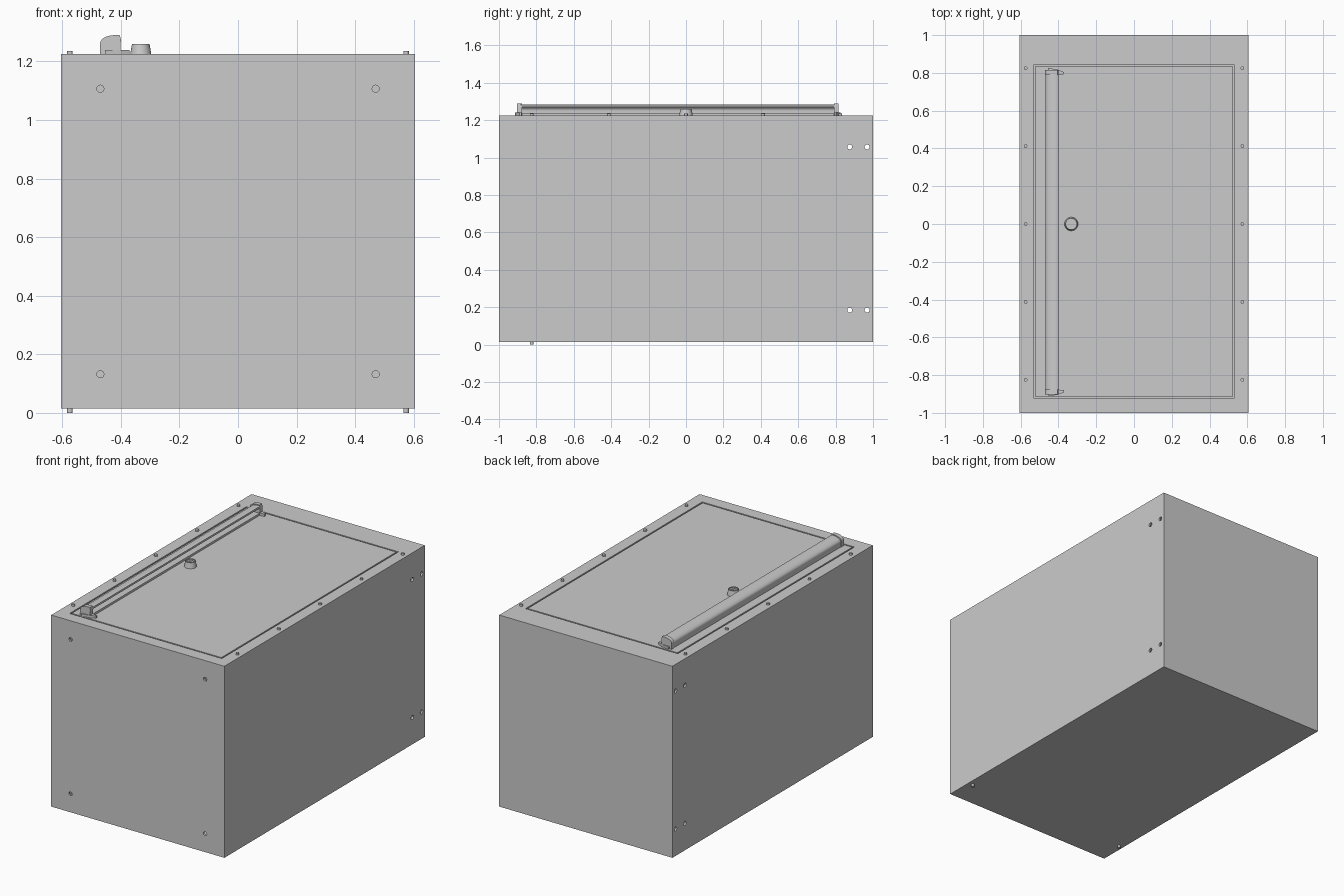
import bpy, bmesh
from math import pi, cos, sin
from mathutils import Matrix, Vector

if "Cube" in bpy.data.objects:
    bpy.data.objects.remove(bpy.data.objects["Cube"])

X, TOP, BOT, T = 0.605, 1.225, 0.015, 0.012


def finish(name, bm, smooth=False):
    bmesh.ops.recalc_face_normals(bm, faces=bm.faces)
    me = bpy.data.meshes.new(name)
    bm.to_mesh(me)
    bm.free()
    ob = bpy.data.objects.new(name, me)
    bpy.context.collection.objects.link(ob)
    if smooth:
        bpy.ops.object.select_all(action='DESELECT')
        ob.select_set(True)
        bpy.context.view_layer.objects.active = ob
        bpy.ops.object.shade_smooth_by_angle(angle=0.6)
    return ob


def add_box(bm, lo, hi):
    lo, hi = Vector(lo), Vector(hi)
    m = Matrix.Translation((lo + hi) / 2) @ Matrix.Diagonal((*(hi - lo), 1))
    bmesh.ops.create_cube(bm, size=1, matrix=m)


def box(name, lo, hi):
    bm = bmesh.new()
    add_box(bm, lo, hi)
    return finish(name, bm)


def add_cyl(bm, center, r, depth, axis='Z', r2=None, seg=24):
    rot = {'X': Matrix.Rotation(pi / 2, 4, 'Y'), 'Y': Matrix.Rotation(pi / 2, 4, 'X'),
           'Z': Matrix.Identity(4)}[axis]
    bmesh.ops.create_cone(bm, cap_ends=True, segments=seg, radius1=r,
                          radius2=r if r2 is None else r2, depth=depth,
                          matrix=Matrix.Translation(center) @ rot)


def cut(ob, cutter):
    mod = ob.modifiers.new('cut', 'BOOLEAN')
    mod.operation, mod.solver, mod.object = 'DIFFERENCE', 'EXACT', cutter
    bpy.context.view_layer.update()
    dg = bpy.context.evaluated_depsgraph_get()
    me = bpy.data.meshes.new_from_object(ob.evaluated_get(dg))
    ob.modifiers.clear()
    ob.data = me
    bpy.data.objects.remove(cutter)


def prism(name, pts, to3d, offset, smooth=False):
    bm = bmesh.new()
    f = bm.faces.new([bm.verts.new(to3d(*p)) for p in pts])
    r = bmesh.ops.extrude_face_region(bm, geom=[f])
    bmesh.ops.translate(bm, vec=offset,
                        verts=[v for v in r['geom'] if isinstance(v, bmesh.types.BMVert)])
    return finish(name, bm, smooth)


# Hollow cabinet shell with a door opening
shell = box('cabinet_shell', (-X, -1, BOT), (X, 1, TOP))
cut(shell, box('cavity', (-X + T, -1 + T, BOT + T), (X - T, 1 - T, TOP - T)))
cut(shell, box('opening', (-0.532, -0.922, TOP - 0.1), (0.532, 0.842, TOP + 0.1)))

# Mounting holes through both sides and the front
bm = bmesh.new()
for y in (0.875, 0.968):
    for z in (0.185, 1.057):
        add_cyl(bm, (0, y, z), 0.013, 2, 'X')
for x in (-0.47, 0.47):
    for z in (0.132, 1.107):
        add_cyl(bm, (x, -1, z), 0.012, 0.1, 'Y')
cut(shell, finish('hole_cutters', bm))

# Door panel, with a stop frame closing the gap below it
box('door_panel', (-0.523, -0.913, TOP - T), (0.523, 0.833, TOP))
frame = box('door_stop_frame', (-0.55, -0.94, TOP - 0.035), (0.55, 0.86, TOP - T))
cut(frame, box('frame_inner', (-0.5, -0.89, TOP - 0.2), (0.5, 0.81, TOP + 0.1)))

# Screws along the top edges and under the front
bm = bmesh.new()
for x in (-0.574, 0.574):
    for y in (-0.825, -0.4125, 0, 0.4125, 0.825):
        add_cyl(bm, (x, y, TOP + 0.002), 0.0095, 0.018)
    add_cyl(bm, (x, -0.825, 0.01), 0.0095, 0.02)
finish('screws', bm, True)

# Handle rail: open channel with a curved hood
outer = [(-0.468 + 0.062 * (1 - cos(a)), 1.256 + 0.029 * sin(a))
         for a in [i * pi / 16 for i in range(9)]]
inner = [(x + 0.006 * (1 - i / 8), z - 0.006) for i, (x, z) in enumerate(outer)]
rail = ([(-0.402, TOP), (-0.468, TOP)] + outer + [(-0.401, 1.282), (-0.401, 1.27), (-0.406, 1.27)]
        + inner[::-1] + [(-0.462, 1.238), (-0.402, 1.238)])
prism('handle_rail', rail, lambda x, z: (x, -0.885, z), (0, 1.68, 0), True)

# Handle end caps with a tapered foot
hood = [(-0.402, TOP), (-0.471, TOP), (-0.471, 1.262)] + [
    (-0.471 + 0.05 * (1 - cos(a)), 1.262 + 0.028 * sin(a))
    for a in [i * pi / 12 for i in range(1, 7)]] + [(-0.404, 1.29), (-0.4, 1.275)]
foot = [(-0.455, 0.0), (-0.4, 0.0), (-0.37, 0.003), (-0.37, 0.013), (-0.40, 0.026), (-0.455, 0.036)]
for label, y0, s in (('front', -0.877, -1), ('back', 0.79, 1)):
    prism(label + '_handle_cap', hood, lambda x, z: (x, y0, z), (0, s * 0.026, 0), True)
    prism(label + '_handle_foot', foot, lambda x, y: (x, y0 + s * y, TOP), (0, 0, 0.015))

# Tapered latch knob with a slotted face
bm = bmesh.new()
add_cyl(bm, (-0.332, 0, TOP + 0.0175), 0.036, 0.035, r2=0.030, seg=40)
knob = finish('latch_knob', bm)
bm = bmesh.new()
add_cyl(bm, (-0.332, 0, TOP + 0.035), 0.026, 0.012, seg=40)
cut(knob, finish('knob_recess', bm))
bpy.context.view_layer.objects.active = knob
bpy.ops.object.select_all(action='DESELECT')
knob.select_set(True)
bpy.ops.object.shade_smooth_by_angle(angle=0.6)
box('latch_grip', (-0.355, -0.008, TOP + 0.02), (-0.309, 0.008, TOP + 0.034))
